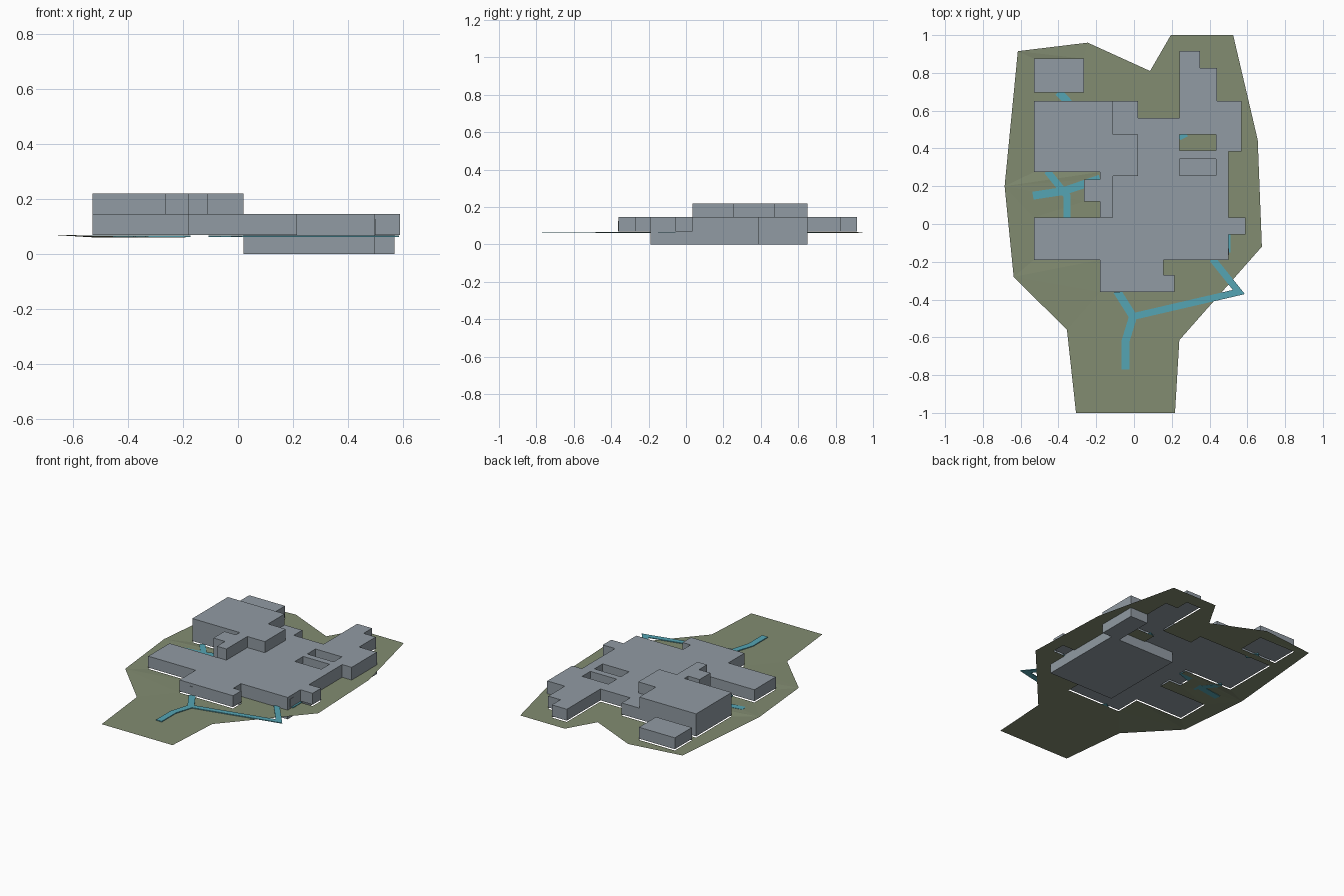
import bpy
import bmesh
from mathutils import Vector

if "Cube" in bpy.data.objects:
    bpy.data.objects.remove(bpy.data.objects["Cube"])


def material(name, rgb):
    m = bpy.data.materials.new(name)
    m.diffuse_color = (*rgb, 1)
    m.use_nodes = True
    m.node_tree.nodes["Principled BSDF"].inputs["Base Color"].default_value = m.diffuse_color
    return m


WALL = material("blue grey", (0.283, 0.328, 0.366))
GRASS = material("moss green", (0.223, 0.262, 0.165))
PAVING = material("teal", (0.091, 0.376, 0.456))


def rect(x0, x1, y0, y1):
    return [(x0, y0), (x1, y0), (x1, y1), (x0, y1)]


def plan(name, loops, z0, z1, mat):
    """Filled plan outline, with nested loops as holes, raised from z0 to z1."""
    cu = bpy.data.curves.new(name, 'CURVE')
    cu.dimensions = '2D'
    cu.fill_mode = 'BOTH'
    cu.extrude = (z1 - z0) / 2
    for pts in loops:
        sp = cu.splines.new('POLY')
        sp.points.add(len(pts) - 1)
        for p, (x, y) in zip(sp.points, pts):
            p.co = (x, y, 0, 1)
        sp.use_cyclic_u = True
    tmp = bpy.data.objects.new(name + "_outline", cu)
    bpy.context.collection.objects.link(tmp)
    me = bpy.data.meshes.new_from_object(
        tmp.evaluated_get(bpy.context.evaluated_depsgraph_get()))
    bpy.data.objects.remove(tmp)
    me.name = name
    bm = bmesh.new()
    bm.from_mesh(me)
    bmesh.ops.remove_doubles(bm, verts=bm.verts, dist=0.0005)
    bmesh.ops.translate(bm, verts=bm.verts, vec=(0, 0, (z0 + z1) / 2))
    if z1 > z0:
        bmesh.ops.recalc_face_normals(bm, faces=bm.faces)
    else:
        for f in bm.faces:
            f.normal_update()
            if f.normal.z < 0:
                f.normal_flip()
    bm.to_mesh(me)
    bm.free()
    me.shade_flat()
    me.materials.clear()
    me.materials.append(mat)
    ob = bpy.data.objects.new(name, me)
    bpy.context.collection.objects.link(ob)
    return ob


def path(name, pts, width=0.042):
    """Paved strip of even width following a line, with mitred bends."""
    pts = [Vector(p) for p in pts]
    left, right = [], []
    for i, p in enumerate(pts):
        dirs = []
        if i > 0:
            dirs.append((p - pts[i - 1]).normalized())
        if i < len(pts) - 1:
            dirs.append((pts[i + 1] - p).normalized())
        d = sum(dirs, Vector((0, 0))).normalized()
        n = Vector((-d.y, d.x)) * (width / 2 / max(0.45, d.dot(dirs[0])))
        left.append(tuple(p + n))
        right.append(tuple(p - n))
    return plan(name, [left + right[::-1]], 0.063, 0.068, PAVING)


# Storey outlines
ground_storey = [
    (-.53, .65), (.02, .65), (.02, .56), (.24, .56), (.24, .915), (.35, .915),
    (.35, .825), (.44, .825), (.44, .65), (.57, .65), (.57, .385), (.50, .385),
    (.50, .035), (.59, .035), (.59, -.055), (.50, -.055), (.50, -.19),
    (.155, -.19), (.155, -.27), (.215, -.27), (.215, -.36), (-.18, -.36),
    (-.18, -.19), (-.53, -.19), (-.53, .035), (-.18, .035), (-.18, .12),
    (-.265, .12), (-.265, .235), (-.18, .235), (-.18, .275), (-.53, .275)]
upper_storey = [
    (-.53, .65), (-.11, .65), (-.11, .475), (.02, .475), (.02, .255),
    (-.11, .255), (-.11, .035), (-.18, .035), (-.18, .12), (-.265, .12),
    (-.265, .235), (-.18, .235), (-.18, .275), (-.53, .275)]
basement = [
    (.02, -.19), (.50, -.19), (.50, .385), (.57, .385), (.57, .65),
    (.44, .65), (.44, .385), (.02, .385)]
annex = rect(-.53, -.265, .695, .875)
back_court = rect(.24, .435, .388, .475)
front_court = rect(.24, .435, .258, .345)

plan("basement", [basement], 0, 0.07, WALL)
plan("ground_storey", [ground_storey, back_court, front_court], 0.07, 0.146, WALL)
plan("upper_storey", [upper_storey], 0.146, 0.22, WALL)
plan("annex", [annex], 0.07, 0.146, WALL)

# Doors
plan("front_door", [rect(-.105, -.075, -.363, -.36)], 0.07, 0.126, WALL)
plan("side_door", [rect(.50, .503, -.165, -.13)], 0.07, 0.126, WALL)

# Lawn sheet, open beneath the buildings and rising a little on the left
lawn_edge = [
    (-.615, .915), (-.245, .96), (.085, .81), (.195, 1), (.525, 1),
    (.655, .445), (.677, -.12), (.24, -.615), (.217, -1), (-.307, -1),
    (-.355, -.56), (-.637, -.28), (-.685, .2)]
lawn = plan("lawn", [lawn_edge, ground_storey, annex, back_court], 0.061, 0.061, GRASS)
for v in lawn.data.vertices:
    v.co.z += 0.06 * max(0, -0.53 - v.co.x)

# Paths
path("front_path", [(-.045, -.77), (-.045, -.62), (-.005, -.49), (-.09, -.355)])
path("long_path", [(-.005, -.49), (.555, -.36), (.415, -.185)], 0.036)
path("west_path", [(-.535, .15), (-.37, .175), (-.18, .24)])
path("west_link", [(-.355, .035), (-.355, .15), (-.46, .28)], 0.036)
path("annex_path", [(-.345, .64), (-.40, .70)])
path("court_path", [(.24, .455), (.28, .475)], 0.025)
path("side_path", [(.505, -.055), (.505, -.15)], 0.014)
